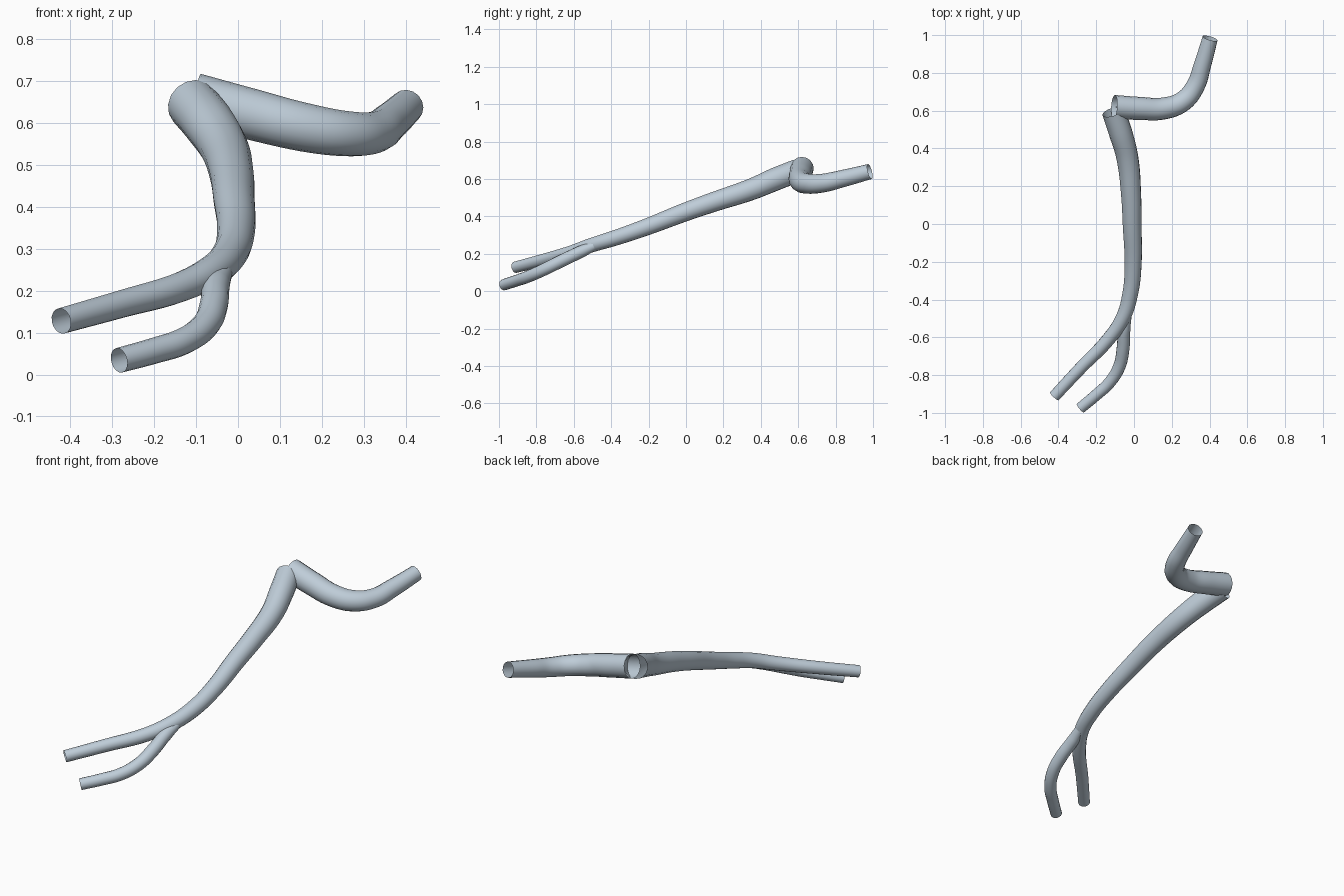
import bpy

cube = bpy.data.objects.get("Cube")
if cube:
    bpy.data.objects.remove(cube, do_unlink=True)

# Single pale blue-grey colour
colour = (0.52, 0.61, 0.69, 1.0)
mat = bpy.data.materials.new("pale_blue_grey")
mat.use_nodes = True
mat.diffuse_color = colour
bsdf = next(n for n in mat.node_tree.nodes if n.type == "BSDF_PRINCIPLED")
bsdf.inputs["Base Color"].default_value = colour


def tube(name, path):
    """Open-ended tapering tube through (x, y, z, radius) points."""
    curve = bpy.data.curves.new(name, "CURVE")
    curve.dimensions = "3D"
    curve.bevel_depth = 1.0
    curve.bevel_resolution = 6
    curve.resolution_u = 6
    curve.use_fill_caps = False
    spline = curve.splines.new("BEZIER")
    spline.bezier_points.add(len(path) - 1)
    for point, (x, y, z, r) in zip(spline.bezier_points, path):
        point.co = (x, y, z)
        point.radius = r
        point.handle_left_type = point.handle_right_type = "AUTO"
    obj = bpy.data.objects.new(name, curve)
    bpy.context.collection.objects.link(obj)
    curve.materials.append(mat)
    # Turn the swept curve into a smooth mesh
    bpy.ops.object.select_all(action="DESELECT")
    obj.select_set(True)
    bpy.context.view_layer.objects.active = obj
    bpy.ops.object.convert(target="MESH")
    bpy.ops.object.shade_smooth()
    return obj


# Long main stem, from its thick upper end to the thin lower end
tube("main_stem", [
    (-0.108, 0.595, 0.645, 0.062), (-0.07, 0.48, 0.60, 0.062),
    (-0.035, 0.35, 0.545, 0.058), (-0.015, 0.15, 0.478, 0.053),
    (-0.01, 0.0, 0.425, 0.05), (-0.005, -0.22, 0.34, 0.045),
    (-0.02, -0.37, 0.288, 0.042), (-0.06, -0.5, 0.248, 0.039),
    (-0.135, -0.61, 0.21, 0.036), (-0.28, -0.76, 0.168, 0.033),
    (-0.422, -0.912, 0.128, 0.031),
])

# Upper arm, bending away to the back
tube("upper_arm", [
    (-0.105, 0.62, 0.657, 0.063), (0.03, 0.612, 0.622, 0.061),
    (0.16, 0.612, 0.59, 0.058), (0.26, 0.65, 0.575, 0.054),
    (0.325, 0.73, 0.578, 0.05), (0.362, 0.84, 0.603, 0.046),
    (0.403, 0.983, 0.64, 0.041),
])

# Lower side branch, splitting off the stem
tube("side_branch", [
    (-0.038, -0.49, 0.243, 0.025), (-0.052, -0.56, 0.212, 0.033),
    (-0.058, -0.66, 0.165, 0.034), (-0.078, -0.755, 0.118, 0.033),
    (-0.13, -0.84, 0.08, 0.032), (-0.2, -0.905, 0.057, 0.031),
    (-0.284, -0.975, 0.034, 0.03),
])
